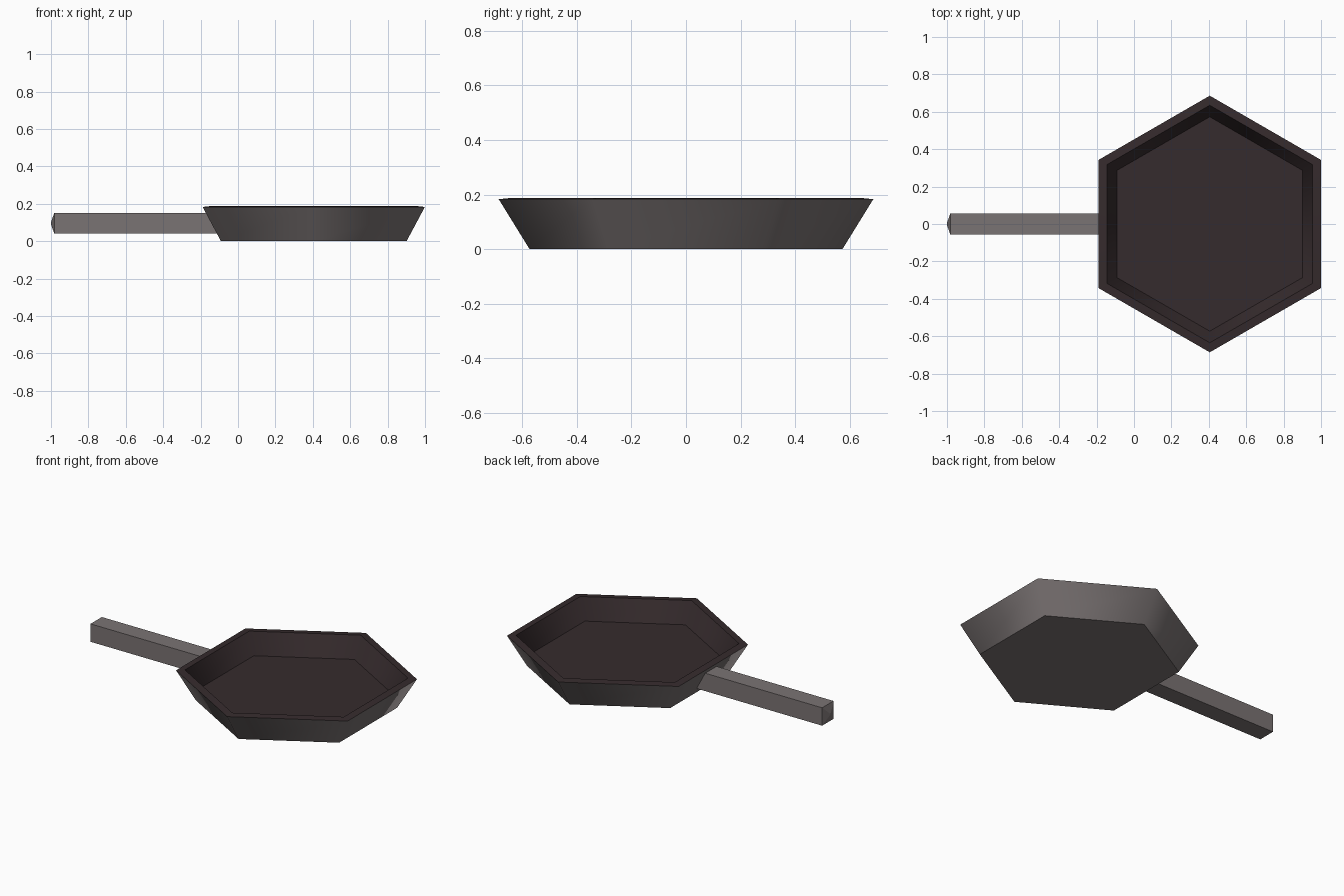
import bpy, bmesh, math

if "Cube" in bpy.data.objects:
    bpy.data.objects.remove(bpy.data.objects["Cube"])


def material(name, rgb):
    m = bpy.data.materials.new(name)
    m.diffuse_color = (*rgb, 1.0)
    m.use_nodes = True
    m.node_tree.nodes["Principled BSDF"].inputs["Base Color"].default_value = m.diffuse_color
    return m


grey = material("warm grey metal", (0.195, 0.172, 0.172))
brown = material("dark brown coating", (0.036, 0.024, 0.026))


def loft(name, rings, mats, band_mats, caps):
    """Skin a stack of equal-sized rings and close both ends."""
    bm = bmesh.new()
    loops = [[bm.verts.new(p) for p in ring] for ring in rings]
    n = len(loops[0])
    for a, b, mi in zip(loops, loops[1:], band_mats):
        for i in range(n):
            j = (i + 1) % n
            bm.faces.new((a[i], a[j], b[j], b[i])).material_index = mi
    bm.faces.new(loops[0][::-1]).material_index = caps[0]
    bm.faces.new(loops[-1]).material_index = caps[1]
    bmesh.ops.recalc_face_normals(bm, faces=bm.faces)
    me = bpy.data.meshes.new(name)
    bm.to_mesh(me)
    bm.free()
    for m in mats:
        me.materials.append(m)
    ob = bpy.data.objects.new(name, me)
    bpy.context.collection.objects.link(ob)
    return ob


def hexagon(radius, z, cx=0.405):
    return [(cx + radius * math.cos(math.radians(30 + 60 * i)),
             radius * math.sin(math.radians(30 + 60 * i)), z) for i in range(6)]


# Pan: bottom, flared wall, rim, inner wall, cooking floor
pan = loft("pan",
           [hexagon(0.573, 0), hexagon(0.686, 0.183),
            hexagon(0.635, 0.188), hexagon(0.573, 0.06)],
           [grey, brown], [0, 1, 1], (0, 1))


# Handle: square bar with a shallow pointed end, cut to follow the pan wall
def square(x_low, x_high, h, z=0.096):
    return [(x_low, -h, z - h), (x_low, h, z - h),
            (x_high, h, z + h), (x_high, -h, z + h)]


handle = loft("handle",
              [square(-1.0, -1.0, 0.006), square(-0.982, -0.982, 0.056),
               square(-0.1, -0.15, 0.056)],
              [grey], [0, 0], (0, 0))

# Soft shading around the pan wall, crisp at bottom, floor and rim
bpy.context.view_layer.objects.active = pan
pan.select_set(True)
bpy.ops.object.shade_smooth_by_angle(angle=math.radians(60))
